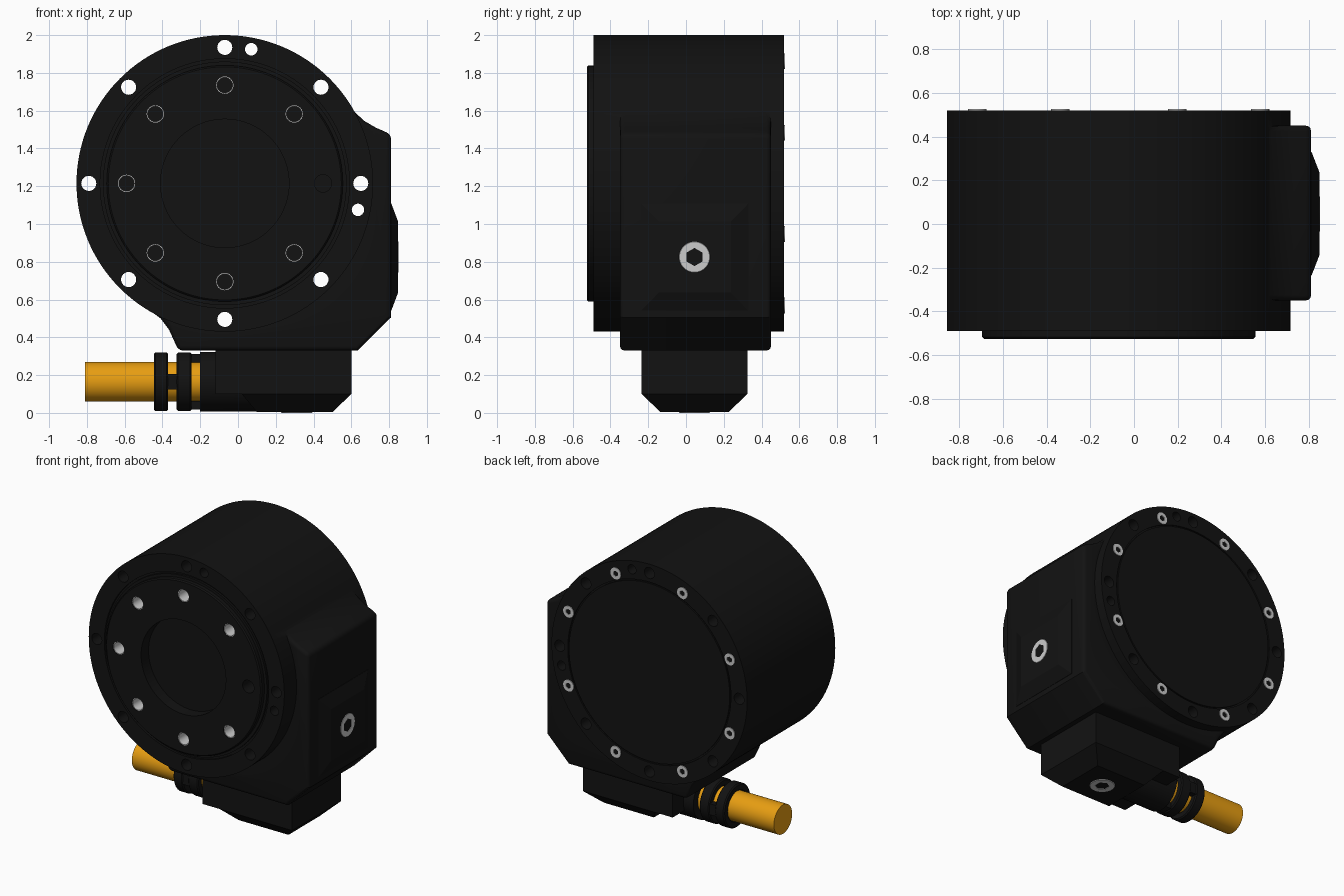
import bpy, bmesh, math
from mathutils import Vector

if "Cube" in bpy.data.objects:
    bpy.data.objects.remove(bpy.data.objects["Cube"])

CX, CZ = -0.07, 1.215          # main axis (runs along y)
GY, GZ = 0.045, 0.165          # cable axis (runs along x)


def mat(name, col):
    m = bpy.data.materials.new(name)
    m.diffuse_color = col
    m.use_nodes = True
    m.node_tree.nodes["Principled BSDF"].inputs["Base Color"].default_value = m.diffuse_color
    return m


BLACK = mat("black", (0.006, 0.006, 0.006, 1))
ORANGE = mat("orange", (0.8, 0.34, 0.006, 1))


def finish(name, bm, m=None):
    bmesh.ops.recalc_face_normals(bm, faces=bm.faces)
    me = bpy.data.meshes.new(name)
    bm.to_mesh(me)
    bm.free()
    ob = bpy.data.objects.new(name, me)
    bpy.context.collection.objects.link(ob)
    if m:
        me.materials.append(m)
    return ob


def activate(ob):
    bpy.ops.object.select_all(action='DESELECT')
    ob.select_set(True)
    bpy.context.view_layer.objects.active = ob


def smooth(ob):
    activate(ob)
    bpy.ops.object.shade_smooth_by_angle(angle=math.radians(30))
    return ob


def cyls(name, specs, m=None):
    """One mesh of cylinders, each given as (start, end, radius, sides)."""
    bm = bmesh.new()
    for a, b, r, n in specs:
        a, b = Vector(a), Vector(b)
        M = (b - a).to_track_quat('Z', 'Y').to_matrix().to_4x4()
        M.translation = (a + b) / 2
        bmesh.ops.create_cone(bm, cap_ends=True, segments=n, radius1=r,
                              radius2=r, depth=(b - a).length, matrix=M)
    return finish(name, bm, m)


def loft(name, loops, m=None):
    """Closed solid through equal-length loops of points."""
    bm = bmesh.new()
    L = [[bm.verts.new(p) for p in lp] for lp in loops]
    n = len(L[0])
    for a, b in zip(L, L[1:]):
        for i in range(n):
            bm.faces.new((a[i], a[(i + 1) % n], b[(i + 1) % n], b[i]))
    bm.faces.new(L[0])
    bm.faces.new(L[-1])
    return finish(name, bm, m)


def ring(name, axis, c, r0, r1, a0, a1, m=None, n=96):
    """Tube of rectangular section around the x or y axis."""
    bm = bmesh.new()
    V = []
    for i in range(n):
        t = 2 * math.pi * i / n
        row = []
        for r, a in ((r0, a0), (r1, a0), (r1, a1), (r0, a1)):
            u, w = r * math.cos(t), r * math.sin(t)
            p = (c[0] + u, a, c[1] + w) if axis == 'y' else (a, c[0] + u, c[1] + w)
            row.append(bm.verts.new(p))
        V.append(row)
    for i in range(n):
        A, B = V[i], V[(i + 1) % n]
        for j in range(4):
            k = (j + 1) % 4
            bm.faces.new((A[j], A[k], B[k], B[j]))
    return finish(name, bm, m)


def boolean(ob, other, op):
    md = ob.modifiers.new("b", 'BOOLEAN')
    md.object, md.operation, md.solver = other, op, 'EXACT'
    activate(ob)
    bpy.ops.object.modifier_apply(modifier=md.name)
    bpy.data.objects.remove(other)


def bevel(ob, w, ang, seg=3):
    md = ob.modifiers.new("bev", 'BEVEL')
    md.width, md.segments, md.limit_method = w, seg, 'ANGLE'
    md.angle_limit = math.radians(ang)
    activate(ob)
    bpy.ops.object.modifier_apply(modifier=md.name)


def polar(r, deg):
    t = math.radians(deg)
    return CX + r * math.cos(t), CZ + r * math.sin(t)


def ycyl(x, z, r, y0, y1, n=24):
    return ((x, y0, z), (x, y1, z), r, n)


# Housing: drum, side block and front output flange in one solid
body = cyls("housing", [ycyl(CX, CZ, 0.785, -0.49, 0.52, 128)], BLACK)
prof = [(0.55, 1.665), (0.62, 1.59), (0.67, 1.545), (0.73, 1.51), (0.81, 1.475),
        (0.81, 0.505), (0.635, 0.33), (-0.315, 0.33), (-0.34, 0.385),
        (-0.365, 0.44), (-0.41, 0.50), (-0.49, 0.56)]
block = loft("block", [[(x, y, z) for x, z in prof] for y in (-0.35, 0.45)], BLACK)
bevel(block, 0.025, 60)
boolean(body, block, 'UNION')
flange = cyls("flange", [ycyl(CX, CZ, 0.625, -0.525, -0.3, 112)], BLACK)
bevel(flange, 0.008, 60, 1)
boolean(body, flange, 'UNION')

# Mounting holes, dowel holes, flange bolt holes and centre recess
cuts = [ycyl(*polar(0.72, k * 45), 0.04, -0.8, 0.8) for k in range(8)]
cuts += [ycyl(x, z, 0.033, -0.8, 0.8) for x, z in ((0.07, 1.925), (0.635, 1.075))]
cuts += [ycyl(*polar(0.52, k * 45), 0.046, -0.6, -0.39) for k in range(8)]
cuts.append(ycyl(CX, CZ, 0.34, -0.6, -0.44, 80))
boolean(body, cyls("cutter", cuts, BLACK), 'DIFFERENCE')

# Seams around the flange and the rear cover
boolean(body, ring("cutter", 'y', (CX, CZ), 0.645, 0.66, -0.52, -0.475, BLACK), 'DIFFERENCE')
boolean(body, ring("cutter", 'y', (CX, CZ), 0.645, 0.655, 0.51, 0.56, BLACK), 'DIFFERENCE')
smooth(body)

# Bright sleeves in seven of the flange bolt holes
for k in range(1, 8):
    smooth(ring("flange_sleeve", 'y', polar(0.52, k * 45), 0.041, 0.0465, -0.522, -0.392, n=24))

# Rear cover screws with hex sockets
for k in range(8):
    x, z = polar(0.70, 22.5 + 45 * k)
    s = cyls("rear_screw", [ycyl(x, z, 0.042, 0.49, 0.525)])
    boolean(s, cyls("cutter", [ycyl(x, z, 0.021, 0.51, 0.6, 6)]), 'DIFFERENCE')
    smooth(s)


# Raised pad on the right side
def yz_rect(x, hy, hz):
    return [(x, 0.047 + a * hy, 0.825 + b * hz) for a, b in ((-1, -1), (1, -1), (1, 1), (-1, 1))]


loft("side_pad", [yz_rect(0.79, 0.285, 0.285), yz_rect(0.812, 0.283, 0.283),
                  yz_rect(0.848, 0.19, 0.187)], BLACK)


# Lower cover with chamfered underside
def xy_rect(x0, x1, y0, y1, z):
    return [(x0, y0, z), (x1, y0, z), (x1, y1, z), (x0, y1, z)]


cover = loft("lower_cover", [xy_rect(0.10, 0.5, -0.135, 0.225, 0.004),
                             xy_rect(0.02, 0.6, -0.235, 0.325, 0.1),
                             xy_rect(0.02, 0.6, -0.235, 0.325, 0.345)], BLACK)
arm = loft("arm", [xy_rect(-0.12, 0.1, -0.234, 0.324, 0.1),
                   xy_rect(-0.12, 0.1, -0.234, 0.324, 0.345)], BLACK)
boolean(cover, arm, 'UNION')
boss = cyls("boss", [((-0.2, GY, GZ), (0.25, GY, GZ), 0.157, 48)], BLACK)
boolean(cover, boss, 'UNION')
smooth(cover)

# Hex socket plugs on the pad and under the cover
for name, c, d in (("side_plug", (0.85, GY, 0.825), (1, 0, 0)),
                   ("bottom_plug", (0.31, GY, 0.0), (0, 0, -1))):
    c, d = Vector(c), Vector(d)
    p = cyls(name, [(c - d * 0.08, c, 0.088, 40)])
    bevel(p, 0.008, 60, 1)
    boolean(p, cyls("cutter", [(c - d * 0.05, c + d * 0.05, 0.048, 6)]), 'DIFFERENCE')
    smooth(p)

# Cable and its strain relief rings with joining bridges
smooth(cyls("cable", [((-0.81, GY, GZ), (-0.1, GY, GZ), 0.105, 48)], ORANGE))
for x0, x1 in ((-0.445, -0.37), (-0.325, -0.245)):
    g = ring("strain_relief_ring", 'x', (GY, GZ), 0.104, 0.155, x0, x1, BLACK, 48)
    bevel(g, 0.008, 60, 1)
    smooth(g)
for s in (-1, 1):
    for name, x0, x1, dy, dz, hy, hz in (
            ("side_bridge", -0.38, -0.315, 0.125, 0, 0.022, 0.04),
            ("upright_bridge", -0.255, -0.19, 0, 0.125, 0.04, 0.022)):
        y, z = GY + s * dy, GZ + s * dz
        loft(name, [xy_rect(x0, x1, y - hy, y + hy, z + t * hz) for t in (-1, 1)], BLACK)
